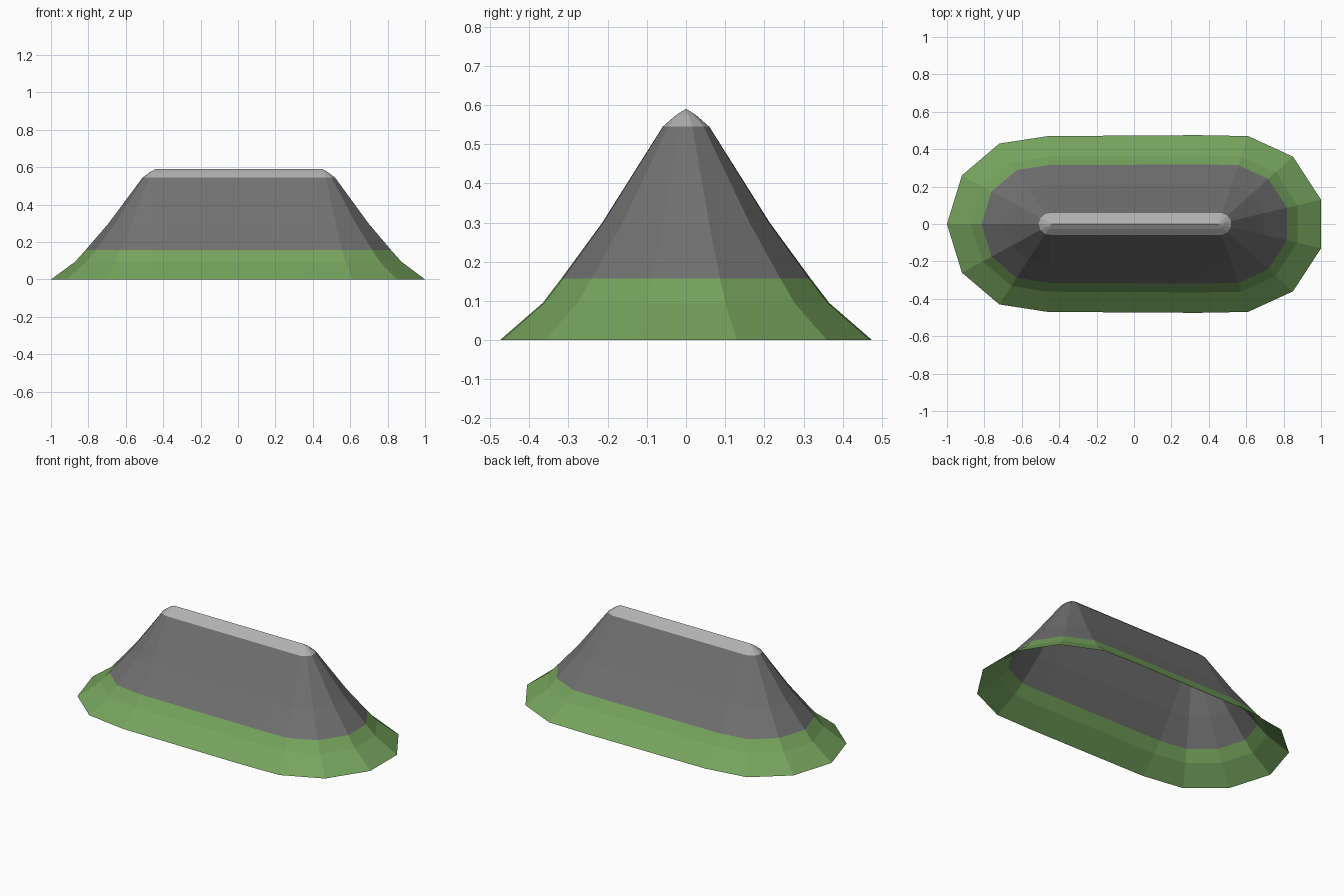
import bpy
import bmesh

default_cube = bpy.data.objects.get("Cube")
if default_cube:
    bpy.data.objects.remove(default_cube, do_unlink=True)


def make_material(name, colour):
    material = bpy.data.materials.new(name)
    material.use_nodes = True
    rgba = (*colour, 1)
    material.diffuse_color = rgba
    shader = next(n for n in material.node_tree.nodes if n.type == "BSDF_PRINCIPLED")
    shader.inputs["Base Color"].default_value = rgba
    return material


grass = make_material("grass green", (0.18, 0.37, 0.11))
rock = make_material("rock grey", (0.165, 0.165, 0.165))
crest = make_material("crest light grey", (0.44, 0.44, 0.44))

# Ground outline of the front half, from the left tip to the right end
front_half = [(-1, 0), (-0.92, -0.26), (-0.72, -0.43), (-0.46, -0.47),
              (0.34, -0.475), (0.61, -0.47), (0.85, -0.36), (1, -0.13)]
back_half = [(x, -y) for x, y in reversed(front_half) if y != 0]
outline = front_half + back_half

# Slope profile: how far the outline shrinks to the ridge line, and its height
profile = [(1, 0), (0.77, 0.095), (0.67, 0.157), (0.45, 0.3),
           (0.125, 0.545), (0.055, 0.574), (0, 0.591)]
LEFT_END, RIGHT_END = -0.44, 0.45


def ring_point(x, y, scale, height):
    """Move an outline point towards its nearer ridge end."""
    end = LEFT_END if x < 0 else RIGHT_END
    return end + (x - end) * scale, y * scale, height


# Open-bottomed mountain ridge, lofted ring by ring
bm = bmesh.new()
rings = [[bm.verts.new(ring_point(x, y, s, z)) for x, y in outline]
         for s, z in profile]
count = len(outline)
for lower, upper in zip(rings, rings[1:]):
    for i in range(count):
        j = (i + 1) % count
        bm.faces.new((lower[i], lower[j], upper[j], upper[i]))
bmesh.ops.remove_doubles(bm, verts=bm.verts[:], dist=0.0005)
bmesh.ops.recalc_face_normals(bm, faces=bm.faces[:])

# Grass skirt, rock slope and pale crest coloured by height
for face in bm.faces:
    middle = face.calc_center_median().z
    face.material_index = 0 if middle < 0.157 else 1 if middle < 0.545 else 2
    face.smooth = False

mesh = bpy.data.meshes.new("mountain_ridge")
bm.to_mesh(mesh)
bm.free()
for material in (grass, rock, crest):
    mesh.materials.append(material)
ridge = bpy.data.objects.new("mountain_ridge", mesh)
bpy.context.collection.objects.link(ridge)
